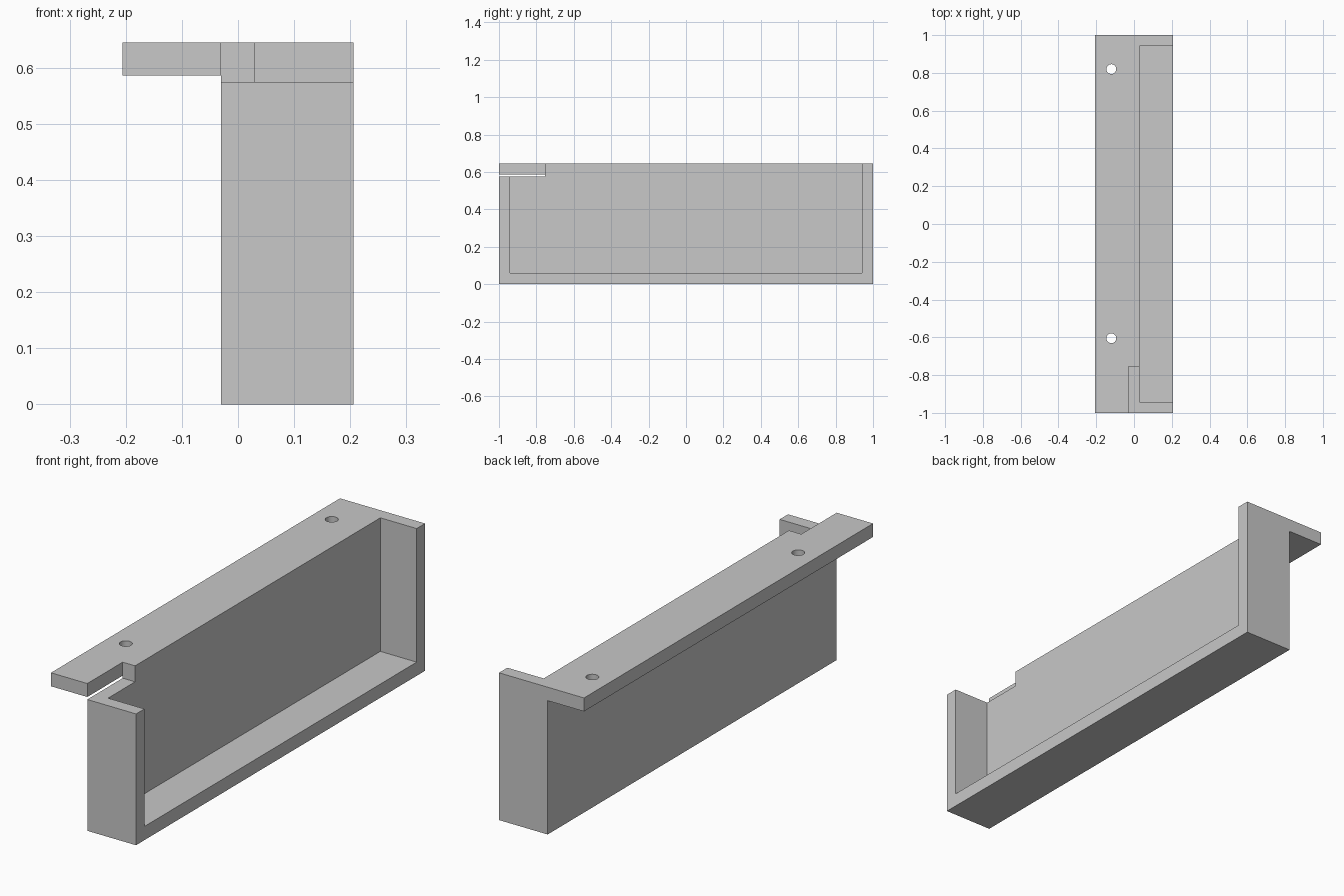
import bpy
import bmesh
from mathutils import Matrix, Vector

cube = bpy.data.objects.get("Cube")
if cube:
    bpy.data.objects.remove(cube, do_unlink=True)

grey = bpy.data.materials.new("light_grey")
grey.use_nodes = True
colour = (0.58, 0.58, 0.58, 1)
grey.diffuse_color = colour
grey.node_tree.nodes["Principled BSDF"].inputs["Base Color"].default_value = colour

# Main dimensions
OUT, BACK = 0.206, -0.03
TOP, WALL = 0.645, 0.06
LIP = 0.586


def make_object(name, bm):
    mesh = bpy.data.meshes.new(name)
    bmesh.ops.recalc_face_normals(bm, faces=bm.faces)
    bm.to_mesh(mesh)
    bm.free()
    mesh.materials.append(grey)
    obj = bpy.data.objects.new(name, mesh)
    bpy.context.collection.objects.link(obj)
    return obj


def box(name, low, high):
    low, high = Vector(low), Vector(high)
    bm = bmesh.new()
    bmesh.ops.create_cube(bm, size=1, matrix=Matrix.LocRotScale(
        (low + high) / 2, None, high - low))
    return make_object(name, bm)


def cut(target, cutter):
    cutter.hide_render = True
    mod = target.modifiers.new(cutter.name, "BOOLEAN")
    mod.operation = "DIFFERENCE"
    mod.solver = "EXACT"
    mod.object = cutter
    bpy.context.view_layer.objects.active = target
    bpy.ops.object.modifier_apply(modifier=mod.name)
    bpy.data.objects.remove(cutter, do_unlink=True)


# Tray body with mounting flange, one extruded profile
profile = [(BACK, 0), (OUT, 0), (OUT, TOP), (-OUT, TOP), (-OUT, LIP), (BACK, LIP)]
bm = bmesh.new()
face = bm.faces.new([bm.verts.new((x, -1, z)) for x, z in profile])
side = bmesh.ops.extrude_face_region(bm, geom=[face])
bmesh.ops.translate(bm, vec=(0, 2, 0),
                    verts=[v for v in side["geom"] if isinstance(v, bmesh.types.BMVert)])
tray = make_object("flanged_tray", bm)

# Recess open to the side and the top
cut(tray, box("recess_cutter", (BACK + WALL, -1 + WALL - 0.002, WALL),
              (0.4, 1 - WALL + 0.002, 1)))

# Corner notch that frees the front end of the flange
cut(tray, box("notch_cutter", (BACK, -1.2, 0.575), (0.4, -0.755, 1)))

# Screw holes through the flange
for y in (-0.605, 0.82):
    bm = bmesh.new()
    bmesh.ops.create_cone(bm, cap_ends=True, segments=32, radius1=0.026, radius2=0.026,
                          depth=0.3, matrix=Matrix.Translation((-0.12, y, 0.62)))
    cut(tray, make_object("screw_hole_cutter", bm))

# Smooth hole walls, crisp edges elsewhere
bpy.ops.object.select_all(action="DESELECT")
tray.select_set(True)
bpy.context.view_layer.objects.active = tray
bpy.ops.object.shade_smooth_by_angle(angle=0.5)
